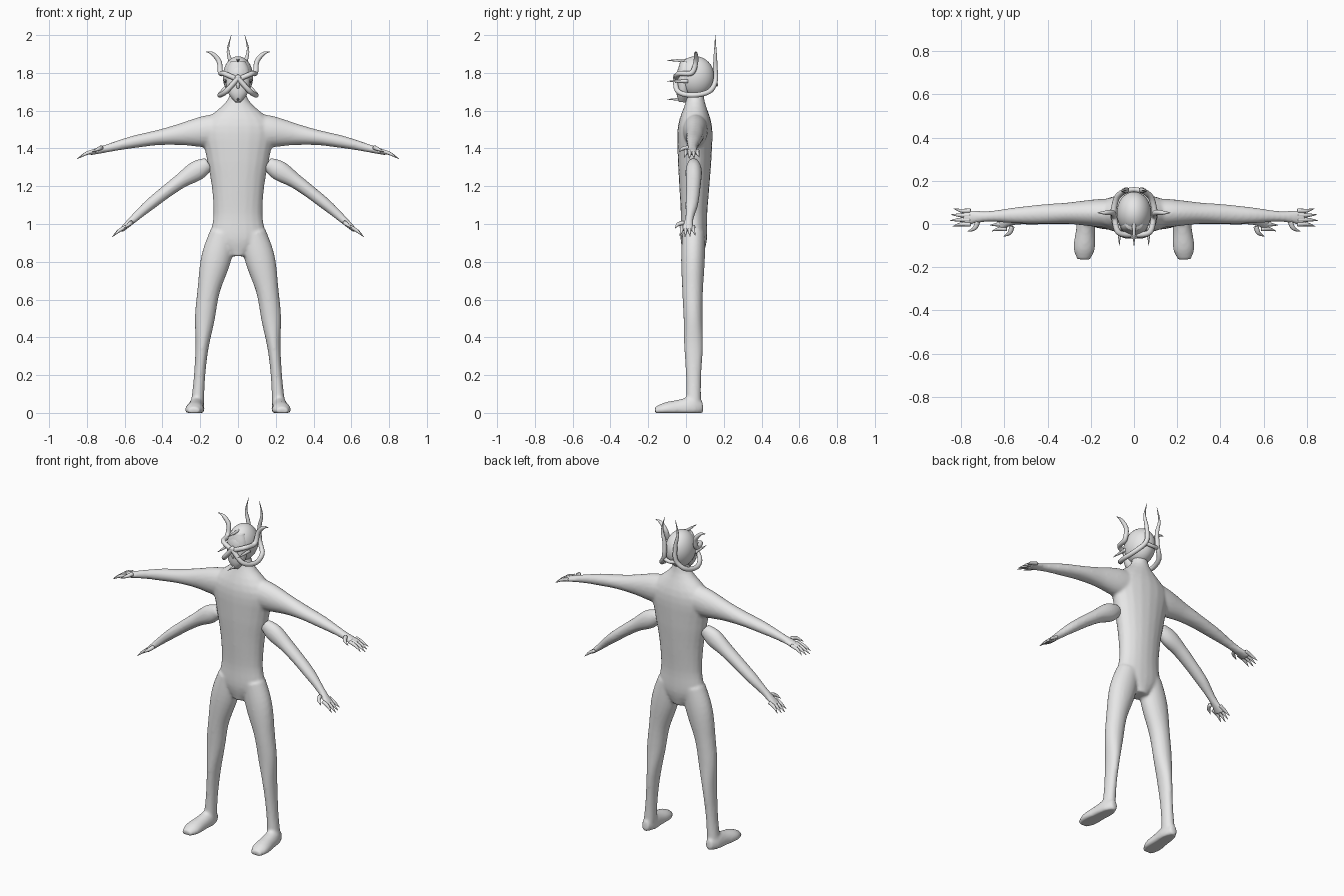
import bpy, bmesh, math
from mathutils import Vector

if "Cube" in bpy.data.objects:
    bpy.data.objects.remove(bpy.data.objects["Cube"])

grey = bpy.data.materials.new("plain grey")
grey.use_nodes = True
grey.diffuse_color = (0.8, 0.8, 0.8, 1)
grey.node_tree.nodes["Principled BSDF"].inputs["Base Color"].default_value = grey.diffuse_color

ACROSS, ALONG, UP = Vector((1, 0, 0)), Vector((0, 1, 0)), Vector((0, 0, 1))
SIDES = {"left": 1, "right": -1}


def sample(values, t):
    """Smooth curve through evenly spaced numbers or vectors, t from 0 to 1."""
    last = len(values) - 1
    i = min(int(t * last), last - 1)
    f = t * last - i
    a, b, c, d = (values[min(max(k, 0), last)] for k in range(i - 1, i + 3))
    bend = 2 * a - 5 * b + 4 * c - d + (3 * (b - c) + d - a) * f
    return b + (c - a + bend * f) * (f / 2)


def limb(bm, path, widths, heights=None, axis=ACROSS, side=1, sides=20, steps=28):
    """Skin elliptical rings along a smooth path; side = -1 mirrors it."""
    heights = heights or widths
    path = [Vector(p) for p in path]
    centres = [sample(path, i / steps) for i in range(steps + 1)]
    u = axis.copy()
    rings = []
    for i, centre in enumerate(centres):
        tangent = (centres[min(i + 1, steps)] - centres[max(i - 1, 0)]).normalized()
        u = (u - tangent * tangent.dot(u)).normalized()
        v = tangent.cross(u)
        width, height = sample(widths, i / steps), sample(heights, i / steps)
        ring = []
        for k in range(sides):
            angle = math.tau * k / sides
            p = centre + u * math.cos(angle) * width + v * math.sin(angle) * height
            ring.append(bm.verts.new((p.x * side, p.y, max(p.z, 0))))
        rings.append(ring)
    for low, high in zip(rings, rings[1:]):
        for k in range(sides):
            j = (k + 1) % sides
            bm.faces.new((low[k], low[j], high[j], high[k]))
    bm.faces.new(rings[0])
    bm.faces.new(rings[-1])


def finish(name, bm, voxel=None):
    """Make the object; a voxel size melts overlapping limbs into one skin."""
    bmesh.ops.recalc_face_normals(bm, faces=bm.faces)
    mesh = bpy.data.meshes.new(name)
    bm.to_mesh(mesh)
    bm.free()
    mesh.materials.append(grey)
    mesh.polygons.foreach_set("use_smooth", [True] * len(mesh.polygons))
    ob = bpy.data.objects.new(name, mesh)
    bpy.context.collection.objects.link(ob)
    if voxel:
        fuse = ob.modifiers.new("fuse", 'REMESH')
        fuse.mode = 'VOXEL'
        fuse.voxel_size = voxel
        fuse.use_smooth_shade = True
        soften = ob.modifiers.new("soften", 'SMOOTH')
        soften.factor = 0.5
        soften.iterations = 5


# Torso and neck, then legs, feet and upper arms melted onto it
bm = bmesh.new()
limb(bm, [(0, .04, .83), (0, .05, 1.74)],
     [.05, .14, .13, .14, .17, .19, .06, .04],
     [.05, .07, .07, .08, .09, .09, .05, .04])
for side in SIDES.values():
    # Leg from hip to ankle
    limb(bm, [(.08, .04, .95), (.155, .035, .65), (.19, .04, .35), (.215, .04, .05)],
         [.07, .08, .06, .053, .035, .03, .035],
         [.06, .063, .055, .05, .05, .04, .04], side=side)
    # Foot from heel to toe
    limb(bm, [(.215, .09, .03), (.235, -.165, .01)],
         [.02, .04, .045, .05, .03], [.03, .06, .05, .04, .02], side=side)
    # Upper arm from collar to knuckles
    limb(bm, [(.06, .05, 1.5), (.3, .05, 1.475), (.55, .04, 1.435), (.79, .03, 1.375)],
         [.07, .065, .05, .045, .037, .025, .04],
         [.085, .085, .058, .04, .033, .022, .012], ALONG, side)
finish("body", bm, voxel=.0085)


def add_fingers(name, knuckle, reach, side):
    """Four tapering claws and a thumb."""
    knuckle, reach = Vector(knuckle), Vector(reach)
    bm = bmesh.new()
    for i in range(4):
        spread = ALONG * (i - 1.5) * .021
        length = reach * (1 - abs(i - 1.3) * .12)
        root = knuckle + spread - reach * .3
        path = [root, root + length * .7 + UP * .006, root + length * 1.3 + spread * .3]
        limb(bm, path, [.01, .009, .001], axis=ALONG, side=side, sides=10, steps=10)
    root = knuckle - reach * .75 - ALONG * .02
    path = [root, root + reach * .2 - ALONG * .03, root + reach * .65 - ALONG * .045]
    limb(bm, path, [.012, .01, .001], axis=ALONG, side=side, sides=10, steps=10)
    finish(name, bm)


# Lower pair of arms and all hands
for label, side in SIDES.items():
    bm = bmesh.new()
    limb(bm, [(.155, .04, 1.32), (.3, .04, 1.23), (.47, .03, 1.1), (.62, .005, .965)],
         [.03, .043, .041, .037, .033, .022, .036],
         [.035, .053, .04, .034, .03, .021, .012], ALONG, side)
    finish(label + "_lower_arm", bm, voxel=.007)
    add_fingers(label + "_upper_fingers", (.78, .03, 1.378), (.075, 0, -.035), side)
    add_fingers(label + "_lower_fingers", (.61, .008, .973), (.06, 0, -.045), side)

# Skull
bm = bmesh.new()
bmesh.ops.create_uvsphere(bm, u_segments=32, v_segments=20, radius=.1)
bmesh.ops.scale(bm, verts=bm.verts, vec=(.8, 1, 1.08))
bmesh.ops.translate(bm, verts=bm.verts, vec=(0, .05, 1.78))
finish("head", bm)

# Face plate with a nose ridge
bm = bmesh.new()
limb(bm, [(0, -.02, 1.645), (0, -.01, 1.75), (0, 0, 1.86)],
     [.015, .05, .063, .06, .04], [.018, .035, .04, .038, .03])
limb(bm, [(0, -.04, 1.78), (0, -.05, 1.74), (0, -.045, 1.72)], [.006, .01, .008], sides=10, steps=8)
finish("face_plate", bm)

# Curling horns that wrap the face, temples, cheeks and nape
horns = {
    "brow_horn": [(-.01, -.05, 1.76), (.07, -.04, 1.795), (.092, .03, 1.8),
                  (.1, .052, 1.86), (.135, .052, 1.902), (.17, .052, 1.912)],
    "nape_horn": [(-.01, -.055, 1.785), (.06, -.045, 1.705), (.095, .03, 1.682),
                  (.08, .12, 1.7), (.04, .155, 1.755), (.037, .155, 1.84),
                  (.053, .155, 1.92), (.036, .155, 2)],
}
for label, side in SIDES.items():
    for name, path in horns.items():
        bm = bmesh.new()
        limb(bm, path, [.0135, .0135, .0135, .011, .001], axis=UP, side=side, sides=12, steps=44)
        finish(f"{label}_{name}", bm)

# Forward spikes on forehead, chin and cheeks
spikes = {"forehead": (0, 1.866), "chin": (0, 1.66), "left_cheek": (.068, 1.756), "right_cheek": (-.068, 1.756)}
for name, (x, z) in spikes.items():
    bm = bmesh.new()
    limb(bm, [(x, .01, z), (x, -.1, z)], [.01, .007, .001], sides=10, steps=8)
    finish(name + "_spike", bm)

# Ridge linking the horns behind the skull
bm = bmesh.new()
limb(bm, [(-.045, .15, 1.745), (0, .16, 1.738), (.045, .15, 1.745)], [.012, .011, .012],
     axis=ALONG, sides=12, steps=8)
finish("nape_ridge", bm)
